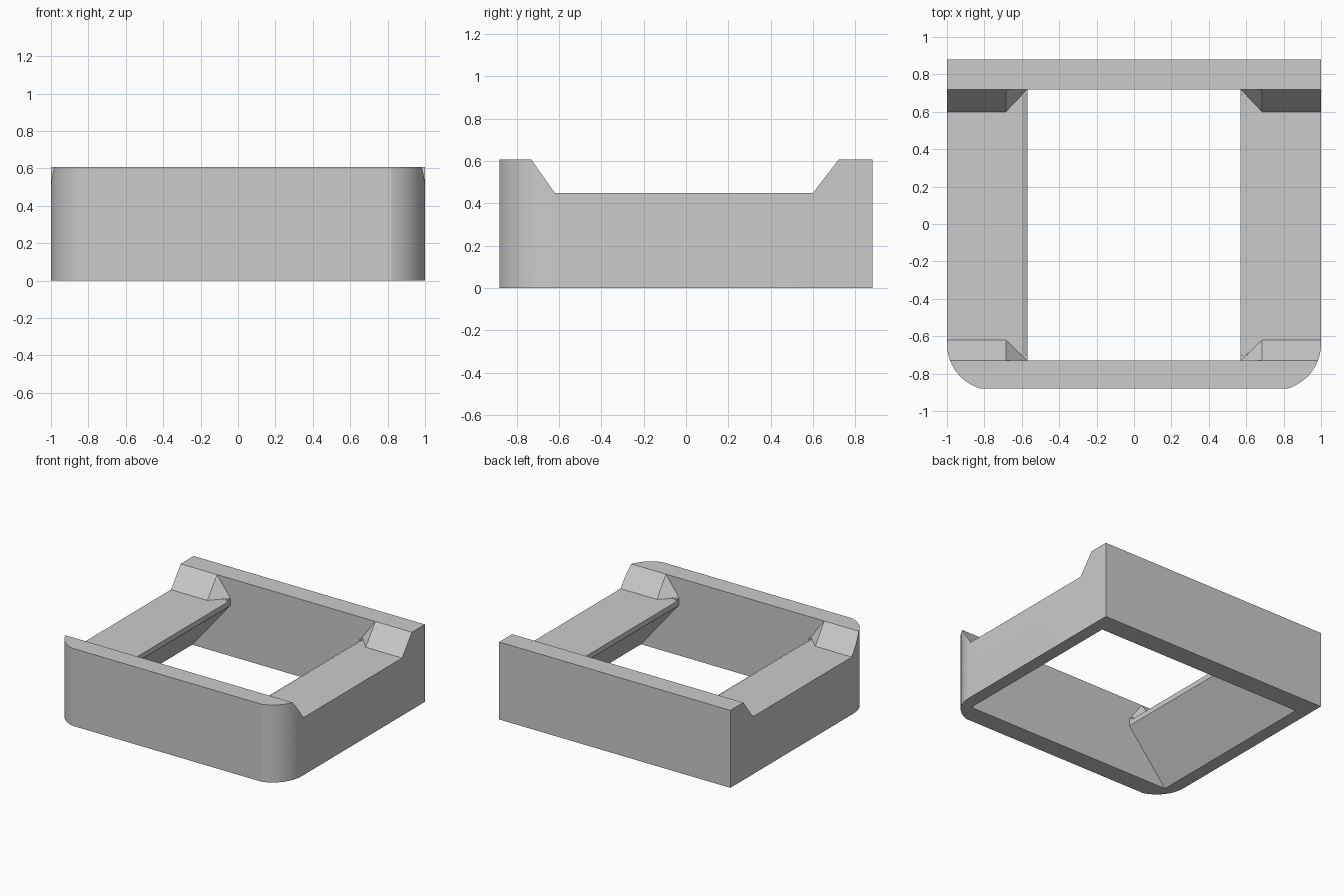
import bpy, bmesh, math
from mathutils import Vector

cube = bpy.data.objects.get("Cube")
if cube:
    bpy.data.objects.remove(cube, do_unlink=True)

HEIGHT, LEDGE = 0.606, 0.45
FRONT, BACK = -0.73, 0.72        # inner faces of the end walls
FRONT_FOOT, BACK_FOOT = -0.62, 0.6
LIP = 0.57                       # inner edge of the side ledges

grey = bpy.data.materials.new("plain grey")
grey.use_nodes = True
colour = (0.6, 0.6, 0.6, 1)
grey.diffuse_color = colour
grey.node_tree.nodes["Principled BSDF"].inputs["Base Color"].default_value = colour


def finish(name, bm):
    bmesh.ops.recalc_face_normals(bm, faces=bm.faces)
    mesh = bpy.data.meshes.new(name)
    bm.to_mesh(mesh)
    bm.free()
    mesh.materials.append(grey)
    obj = bpy.data.objects.new(name, mesh)
    bpy.context.collection.objects.link(obj)
    return obj


def prism(name, outline, axis, start, end):
    """Extrude a flat outline along one axis."""
    bm = bmesh.new()
    verts = []
    for p in outline:
        co = list(p)
        co.insert("xyz".index(axis), start)
        verts.append(bm.verts.new(co))
    face = bm.faces.new(verts)
    moved = bmesh.ops.extrude_face_region(bm, geom=[face])["geom"]
    shift = Vector([end - start if a == axis else 0 for a in "xyz"])
    bmesh.ops.translate(bm, vec=shift,
                        verts=[g for g in moved if isinstance(g, bmesh.types.BMVert)])
    return finish(name, bm)


def mirrored(half):
    """Complete an outline that is symmetric in x."""
    return half + [(-x, y) for x, y in reversed(half)]


# Outer body with rounded front corners
radius, cx, cy, front_face = 0.25, 0.75, -0.64, -0.88
first = math.asin((front_face - cy) / radius)
steps = 14
arc = [(cx + radius * math.cos(first * (1 - i / steps)),
        cy + radius * math.sin(first * (1 - i / steps))) for i in range(steps + 1)]
body = prism("tray_frame", mirrored(arc + [(1, 0.88)]), "z", 0, HEIGHT)

# Trough that lowers the side rails between the sloped end stops
trough = prism("trough_cutter",
               [(FRONT, 0.8), (FRONT, HEIGHT), (FRONT_FOOT, LEDGE),
                (BACK_FOOT, LEDGE), (BACK, HEIGHT), (BACK, 0.8)], "x", -1.2, 1.2)

# Central opening, flaring out towards the bottom
opening = prism("opening_cutter",
                mirrored([(0.984, -0.1), (LIP, 0.395), (LIP, 0.8)]), "y", FRONT, BACK)

# Small bevel along the inner edge of each ledge
bevel = prism("ledge_bevel_cutter",
              mirrored([(LIP - 0.01, 0.43), (0.61, 0.455)]), "y", FRONT + 0.03, BACK - 0.03)

# Slanted inner corners of the end stops
bm = bmesh.new()
for s in (-1, 1):
    for wall, foot in ((FRONT, FRONT_FOOT), (BACK, BACK_FOOT)):
        for co in ((LIP, wall, LEDGE), (0.685, foot, LEDGE),
                   (0.685, wall, HEIGHT), (0.685, wall, 0.8)):
            bm.verts.new((s * co[0], co[1], co[2]))
bmesh.ops.convex_hull(bm, input=bm.verts)
bmesh.ops.dissolve_limit(bm, angle_limit=0.01, verts=bm.verts, edges=bm.edges)
corners = finish("corner_cutter", bm)

# Carve the body
bpy.context.view_layer.objects.active = body
for cutter in (trough, opening, corners, bevel):
    cutter.hide_render = True
    mod = body.modifiers.new(cutter.name, "BOOLEAN")
    mod.operation = "DIFFERENCE"
    mod.solver = "EXACT"
    mod.object = cutter
    bpy.ops.object.modifier_apply(modifier=mod.name)
    bpy.data.objects.remove(cutter, do_unlink=True)

# Smooth only the rounded corners
bpy.ops.object.select_all(action="DESELECT")
body.select_set(True)
bpy.ops.object.shade_smooth_by_angle(angle=math.radians(10))
